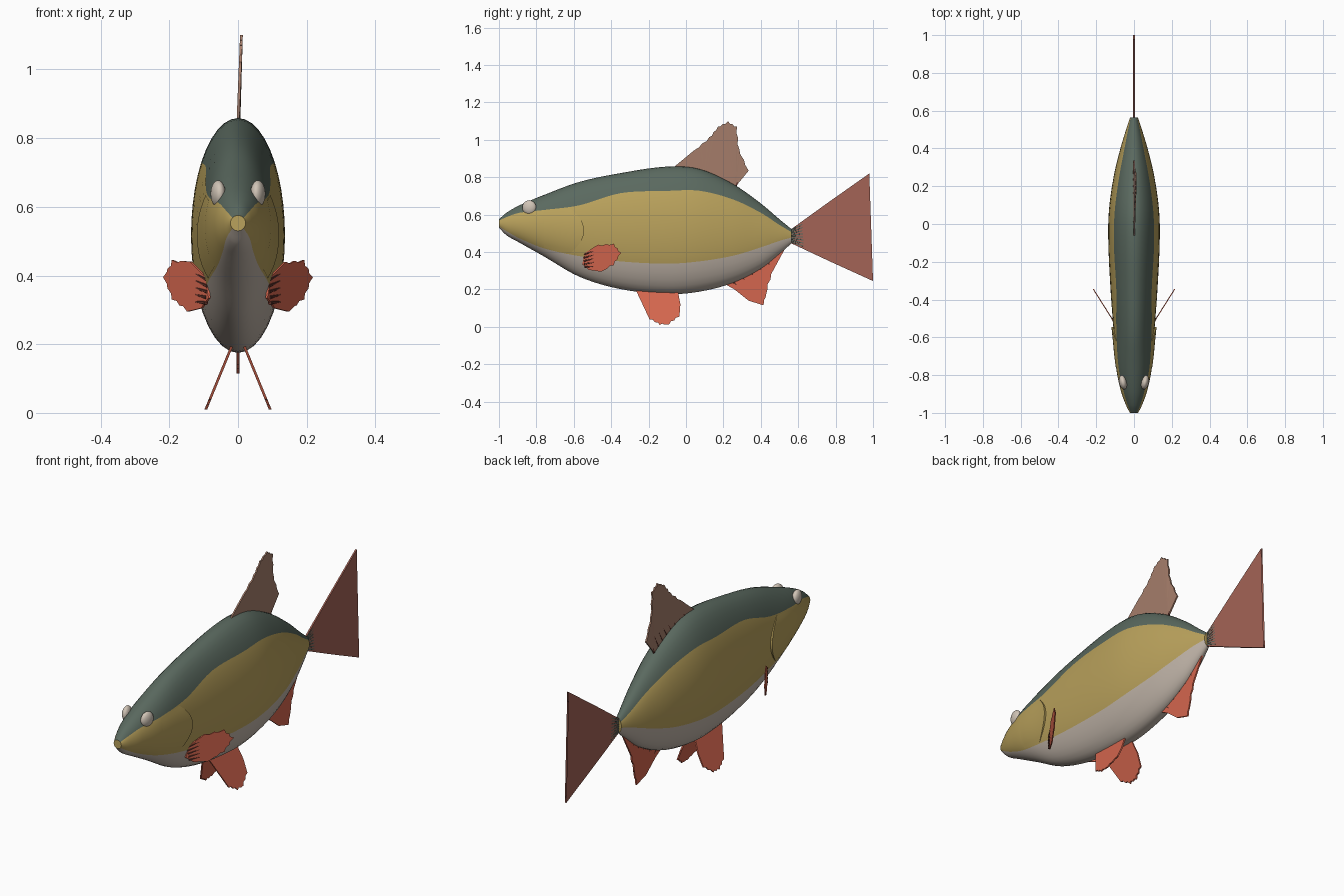
import bpy, bmesh, math
from mathutils import Vector

cube = bpy.data.objects.get("Cube")
if cube:
    bpy.data.objects.remove(cube, do_unlink=True)


def material(name, *rgb):
    """Flat material from display values 0-255, stored as linear."""
    colour = [((c / 255 + 0.055) / 1.055) ** 2.4 for c in rgb] + [1]
    mat = bpy.data.materials.new(name)
    mat.use_nodes = True
    mat.diffuse_color = colour
    mat.node_tree.nodes["Principled BSDF"].inputs["Base Color"].default_value = colour
    return mat


GREEN = material("dark green back", 90, 105, 95)
GOLD = material("golden flank", 186, 162, 92)
CREAM = material("pale belly", 192, 180, 168)
EYE = material("eye ivory", 208, 196, 182)
BROWN = material("dorsal brown", 166, 126, 107)
ROSE = material("tail rose", 164, 99, 86)
RED = material("fin red", 212, 102, 78)
DARK = material("fin ray dark", 98, 52, 44)


def make_object(name, bm, mats, smooth=False):
    bmesh.ops.recalc_face_normals(bm, faces=bm.faces)
    mesh = bpy.data.meshes.new(name)
    bm.to_mesh(mesh)
    bm.free()
    for mat in mats:
        mesh.materials.append(mat)
    obj = bpy.data.objects.new(name, mesh)
    bpy.context.scene.collection.objects.link(obj)
    if smooth:
        bpy.ops.object.select_all(action='DESELECT')
        obj.select_set(True)
        bpy.context.view_layer.objects.active = obj
        bpy.ops.object.shade_smooth_by_angle(angle=math.radians(40))
    return obj


# Body stations: y, top, bottom, half width, back colour line, belly colour line
STATIONS = [
    (-1.0, .575, .53, .022, .568, .537),
    (-.96, .61, .49, .042, .587, .512),
    (-.89, .65, .45, .068, .61, .473),
    (-.76, .705, .377, .095, .625, .42),
    (-.57, .775, .268, .108, .65, .378),
    (-.35, .822, .202, .124, .715, .35),
    (-.1, .857, .175, .136, .727, .338),
    (.07, .845, .188, .133, .728, .35),
    (.25, .765, .235, .108, .682, .38),
    (.4, .66, .31, .072, .61, .425),
    (.5, .575, .39, .042, .545, .46),
    (.565, .522, .447, .02, .506, .478),
]


def station(y):
    """Smoothly interpolate the station values at y."""
    i = 0
    while i < len(STATIONS) - 2 and y > STATIONS[i + 1][0]:
        i += 1
    a, b = STATIONS[i], STATIONS[i + 1]
    p, n = STATIONS[max(i - 1, 0)], STATIONS[min(i + 2, len(STATIONS) - 1)]
    span = b[0] - a[0]
    t = (y - a[0]) / span
    out = []
    for k in range(1, len(a)):
        ma = (b[k] - p[k]) / (b[0] - p[0]) * span
        mb = (n[k] - a[k]) / (n[0] - a[0]) * span
        out.append(a[k] + ma * t + (3 * (b[k] - a[k]) - 2 * ma - mb) * t ** 2
                   + (ma + mb - 2 * (b[k] - a[k])) * t ** 3)
    return out


def body_x(y, z):
    top, bottom, width = station(y)[:3]
    f = (2 * z - top - bottom) / (top - bottom)
    return width * math.sqrt(max(0, 1 - f * f))


# Body: elliptical rings whose vertices follow the two colour lines
SEGS = (6, 9, 6)
bm = bmesh.new()
rings = []
for a, b in zip(STATIONS, STATIONS[1:]):
    last = b is STATIONS[-1]
    for s in range(6 if last else 5):
        y = a[0] + (b[0] - a[0]) * s / 5
        top, bottom, width, back, belly = station(y)
        mid, half = (top + bottom) / 2, (top - bottom) / 2
        stops = [0, math.acos((back - mid) / half), math.acos((belly - mid) / half), math.pi]
        angles = [stops[k] + (stops[k + 1] - stops[k]) * j / n
                  for k, n in enumerate(SEGS) for j in range(n)] + [math.pi]
        angles += [-t for t in angles[-2:0:-1]]
        rings.append([bm.verts.new((width * math.sin(t), y, mid + half * math.cos(t)))
                      for t in angles])
count = len(rings[0])
for r, q in zip(rings, rings[1:]):
    for j in range(count):
        face = bm.faces.new((r[j], r[(j + 1) % count], q[(j + 1) % count], q[j]))
        k = min(j, count - 1 - j)
        face.material_index = 0 if k < SEGS[0] else 1 if k < SEGS[0] + SEGS[1] else 2
for ring in (rings[0], rings[-1]):
    bm.faces.new(ring).material_index = 1
make_object("body", bm, [GREEN, GOLD, CREAM], True)


def ellipsoid(name, centre, radii, mat, turn=0):
    bpy.ops.mesh.primitive_uv_sphere_add(segments=24, ring_count=14, location=centre,
                                         rotation=(0, 0, turn))
    obj = bpy.context.object
    obj.name = name
    obj.scale = radii
    obj.data.materials.append(mat)
    bpy.ops.object.shade_smooth()


# Mouth
ellipsoid("upper_lip", (0, -.985, .562), (.026, .015, .011), GOLD)
ellipsoid("lower_lip", (0, -.978, .538), (.024, .015, .011), GOLD)


def fin(name, outline, place, mat, toothed=(), thick=.004):
    """Thin plate; edges listed in toothed get a ragged rim."""
    centre = sum((Vector(p) for p in outline), Vector((0, 0))) / len(outline)
    points = []
    for i, p in enumerate(outline):
        p, q = Vector(p), Vector(outline[(i + 1) % len(outline)])
        points.append(p)
        if i in toothed:
            for j in range(1, 4):
                m = p.lerp(q, j / 4)
                points.append(m + (centre - m).normalized() * (.007 if j % 2 else 0))
    bm = bmesh.new()
    sides = [[bm.verts.new(place(p.x, p.y) + Vector((s * thick, 0, 0))) for p in points]
             for s in (1, -1)]
    n = len(points)
    for side in sides:
        bm.faces.new(side)
    for i in range(n):
        k = (i + 1) % n
        bm.faces.new((sides[0][i], sides[0][k], sides[1][k], sides[1][i]))
    bmesh.ops.triangulate(bm, faces=[f for f in bm.faces if len(f.verts) > 4])
    make_object(name, bm, [mat])


def rays(name, roots, tips, number, place, mat):
    """Fan of tapered spines lying in a fin."""
    bm = bmesh.new()
    for i in range(number):
        t = i / (number - 1)
        a = place(*Vector(roots[0]).lerp(Vector(roots[1]), t))
        b = place(*Vector(tips[0]).lerp(Vector(tips[1]), t))
        new = bmesh.ops.create_cone(bm, cap_ends=True, segments=6, radius1=.0065,
                                    radius2=.002, depth=(b - a).length)["verts"]
        turn = (b - a).to_track_quat('Z', 'Y')
        for v in new:
            v.co = turn @ v.co + (a + b) / 2
    make_object(name, bm, [mat], True)


def upright(y, z):
    return Vector((max(0, z - .85) * .04, y, z))


# Middle fins
fin("dorsal_fin", [(-.07, .85), (.045, .945), (.125, 1.015), (.17, 1.07), (.225, 1.1),
                   (.272, 1.07), (.285, .95), (.335, .835), (.265, .75), (.1, .79)],
    upright, BROWN, range(1, 7))
rays("dorsal_rays", [(.0, .84), (.26, .74)], [(.04, .88), (.3, .83)], 8, upright, DARK)
fin("tail_fin", [(.545, .51), (.76, .665), (.98, .82), (.975, .77), (.92, .66), (.865, .565),
                 (.875, .52), (.92, .47), (.935, .405), (1.0, .245), (.78, .345), (.545, .455)],
    upright, ROSE, (3, 4, 6, 7))
rays("tail_rays", [(.55, .51), (.55, .46)], [(.72, .6), (.74, .39)], 8, upright, GREEN)
fin("anal_fin", [(.17, .25), (.26, .2), (.335, .14), (.415, .115), (.435, .2), (.47, .31),
                 (.525, .41), (.42, .38), (.25, .3)], upright, RED, (2, 3, 4))
rays("anal_rays", [(.24, .25), (.44, .36)], [(.31, .19), (.45, .29)], 5, upright, DARK)

# Paired parts
for side, label in ((1, "left"), (-1, "right")):
    def pelvic(y, z):
        return Vector((side * (.022 + (.185 - z) * .41), y, z))

    def pectoral(y, z):
        return Vector((side * (.086 + (y + .55) * .63), y, z))

    fin(label + "_pelvic_fin", [(-.27, .2), (-.225, .105), (-.195, .04), (-.14, .01), (-.09, .014),
                                (-.035, .055), (-.03, .12), (-.045, .2)],
        pelvic, RED, (2, 3, 4))
    fin(label + "_pectoral_fin", [(-.555, .335), (-.54, .395), (-.47, .44), (-.385, .445),
                                  (-.345, .395), (-.385, .33), (-.455, .295), (-.52, .305)],
        pectoral, RED, (2, 3, 4, 5), .003)
    rays(label + "_pectoral_rays", [(-.55, .385), (-.54, .32)], [(-.48, .41), (-.48, .325)], 5,
         pectoral, DARK)
    ellipsoid(label + "_eye", (side * .058, -.838, .638), (.021, .038, .039), EYE, side * -.2)

    # Gill cover: raised shell with a rounded rear edge
    bm = bmesh.new()
    cols, rows = 10, 12
    grid = []
    for i in range(cols + 1):
        column = []
        for j in range(rows + 1):
            v = j / rows
            u = min(i, cols - 1) / (cols - 1)
            rear = -.62 + .075 * math.sin(math.pi * v)
            y = -.76 + (rear + .76) * u
            back, belly = station(y)[3:]
            z = belly + .006 + (back - belly - .012) * v
            lift = -.004 if i == cols else .001 + .009 * u * math.sin(math.pi * v)
            column.append(bm.verts.new((side * (body_x(y, z) + lift), y, z)))
        grid.append(column)
    for c, d in zip(grid, grid[1:]):
        for j in range(rows):
            bm.faces.new((c[j], c[j + 1], d[j + 1], d[j]))
    bmesh.ops.recalc_face_normals(bm, faces=bm.faces)
    if sum(f.normal.x for f in bm.faces) * side < 0:
        bmesh.ops.reverse_faces(bm, faces=bm.faces)
    make_object(label + "_gill_cover", bm, [GOLD], True)
